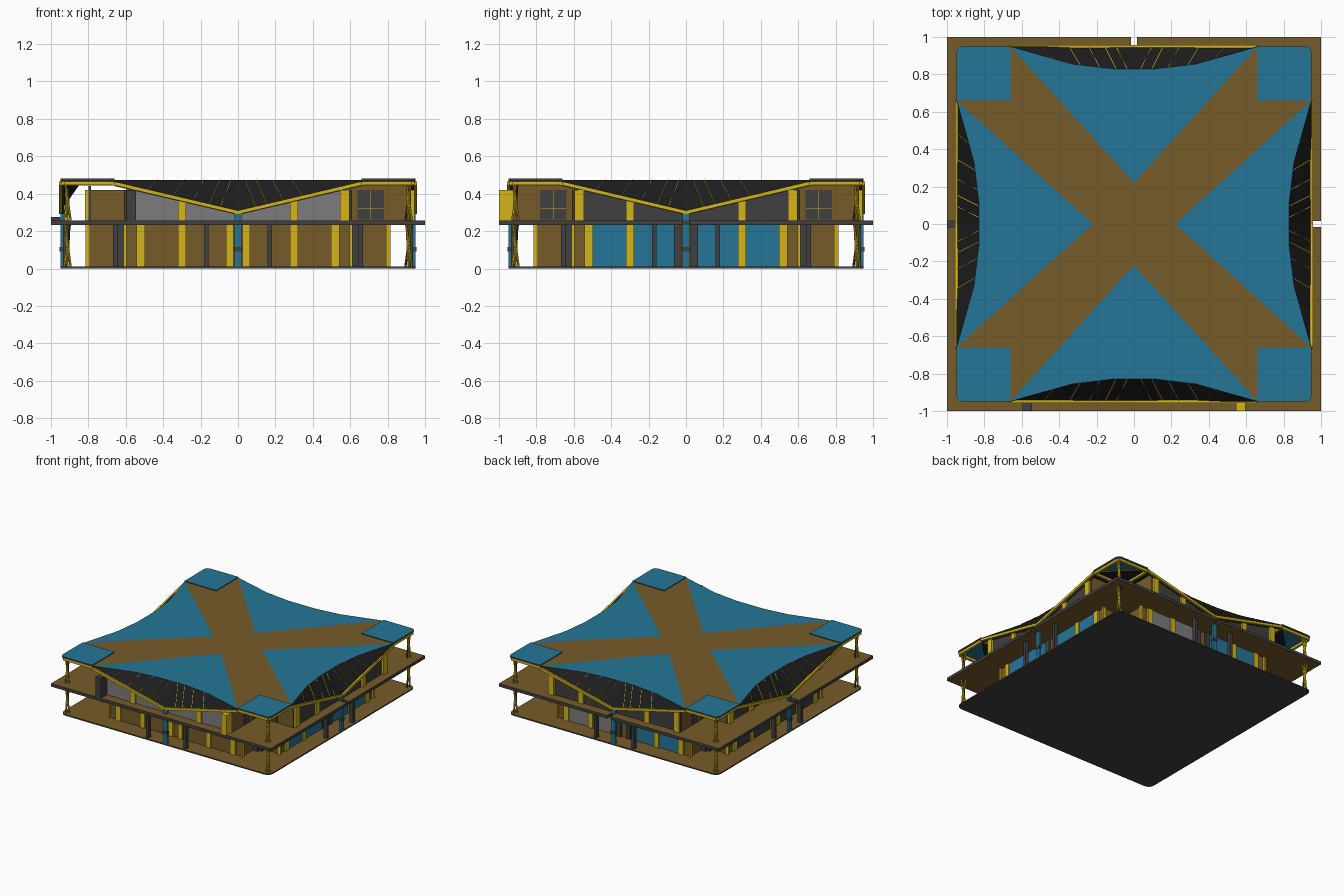
import bpy, bmesh, math
from mathutils import Vector, Matrix

if "Cube" in bpy.data.objects:
    bpy.data.objects.remove(bpy.data.objects["Cube"])


def mat(name, r, g, b):
    m = bpy.data.materials.new(name)
    m.diffuse_color = (r, g, b, 1)
    m.use_nodes = True
    m.node_tree.nodes["Principled BSDF"].inputs["Base Color"].default_value = m.diffuse_color
    return m


BLUE = mat("blue", .018, .18, .31)
BROWN = mat("brown", .18, .105, .022)
GOLD = mat("gold", .66, .46, .01)
BLACK = mat("black", .012, .012, .012)
DARK = mat("dark_grey", .05, .05, .05)
GREY = mat("grey", .2, .2, .2)


def turn(k):
    return Matrix.Rotation(k * math.pi / 2, 4, 'Z')


def finish(name, bm, mats, k):
    bmesh.ops.transform(bm, matrix=turn(k), verts=bm.verts)
    me = bpy.data.meshes.new(name)
    bm.to_mesh(me)
    bm.free()
    for m in mats:
        me.materials.append(m)
    ob = bpy.data.objects.new(name, me)
    bpy.context.collection.objects.link(ob)
    return ob


def extrude(name, pts, vec, side, top=None, bottom=None, k=0):
    """Prism from a flat outline; top and bottom may have their own material."""
    bm = bmesh.new()
    f = bm.faces.new([bm.verts.new(p) for p in pts])
    r = bmesh.ops.extrude_face_region(bm, geom=[f], use_keep_orig=True)
    vs = [g for g in r["geom"] if isinstance(g, bmesh.types.BMVert)]
    bmesh.ops.translate(bm, vec=vec, verts=vs)
    bmesh.ops.recalc_face_normals(bm, faces=bm.faces)
    for f in bm.faces:
        f.normal_update()
        f.material_index = 1 if f.normal.z > .9 else 2 if f.normal.z < -.9 else 0
    return finish(name, bm, [side, top or side, bottom or side], k)


def slab(name, pts, z0, z1, side, top=None, bottom=None, k=0):
    return extrude(name, [(x, y, z0) for x, y in pts], (0, 0, z1 - z0), side, top, bottom, k)


def box(name, x0, x1, y0, y1, z0, z1, m, k=0):
    return slab(name, [(x0, y0), (x1, y0), (x1, y1), (x0, y1)], z0, z1, m, k=k)


def strut(name, a, b, w, m, k=0, w2=None, sides=4):
    """Straight bar from a to b, optionally tapered."""
    a, b = Vector(a), Vector(b)
    bm = bmesh.new()
    bmesh.ops.create_cone(bm, cap_ends=True, segments=sides, radius1=w,
                          radius2=w2 or w, depth=(b - a).length)
    q = (b - a).to_track_quat('Z', 'Y').to_matrix().to_4x4()
    spin = Matrix.Rotation(math.pi / 4, 4, 'Z')
    bmesh.ops.transform(bm, matrix=Matrix.Translation((a + b) / 2) @ q @ spin, verts=bm.verts)
    return finish(name, bm, [m], k)


def arc(cx, cy, r, a0, n=5):
    return [(cx + r * math.cos(math.radians(a0 + 90 * i / n)),
             cy + r * math.sin(math.radians(a0 + 90 * i / n))) for i in range(n + 1)]


# ground plate with rounded corners
R = .9
slab("ground_plate", arc(R, R, .05, 0) + arc(-R, R, .05, 90) + arc(-R, -R, .05, 180)
     + arc(R, -R, .05, 270), 0, .01, DARK, BROWN, DARK)

# upper deck, slotted at the right and back
s, d = .015, .955
slab("upper_deck", [(-1, -1), (1, -1), (1, -s), (d, -s), (d, s), (1, s), (1, 1),
                    (s, 1), (s, d), (-s, d), (-s, 1), (-1, 1)], .233, .258, DARK, BROWN, BROWN)

# upper edge of the sloping eaves, left to right
half = [(.12, -.83), (.33, -.855), (.66, -.948)]
curve = [(-x, y) for x, y in reversed(half)] + [(0, -.83)] + half


def vee(u):
    return .302 + .155 * abs(u) / .66


for k in range(4):
    side = ("front", "right", "back", "left")[k]
    n = side + "_"

    # roof: blue bay, brown diagonal band, blue corner plate
    slab(n + "roof_bay", curve + [(0, -.22)], .46, .474, BLUE, BLUE, BLACK, k)
    slab(n + "roof_band", [(0, 0), (0, -.22), (.66, -.948), (.948, -.66), (.22, 0)],
         .46, .474, BROWN, BROWN, BLACK, k)
    slab(n + "roof_corner", [(.66, -.66), (.66, -.95)] + arc(.915, -.915, .035, 270)
         + [(.95, -.66)], .468, .48, DARK, BLUE, BLUE, k)

    # black sloping eave with gold seams
    bm = bmesh.new()
    up = [bm.verts.new((x, y, .474)) for x, y in curve]
    lo = [bm.verts.new((x, -.95, vee(x))) for x, y in curve]
    for i in range(6):
        bm.faces.new((lo[i], lo[i + 1], up[i + 1], up[i]))
    finish(n + "eave", bm, [BLACK], k)
    for sg in (-1, 1):
        for (x0, y0), (x1, y1) in zip([(0, -.83)] + half[:2], half):
            for t in (.3, .8):
                x, y = x0 + (x1 - x0) * t, y0 + (y1 - y0) * t
                if x < .56:
                    strut(n + "eave_seam", (sg * x, y, .474),
                          (sg * (x + .06), -.95, vee(x + .06)), .002, GOLD, k)
        # edge beams: V along the eave, level around the corners
        strut(n + "eave_beam", (0, -.947, .30), (sg * .66, -.947, .455), .014, GOLD, k)
        strut(n + "eave_beam_lower", (0, -.935, .293), (sg * .66, -.935, .447), .009, DARK, k)
        strut(n + "corner_beam", (sg * .65, -.935, .456), (sg * .93, -.935, .456), .014, GOLD, k)
        strut(n + "inner_beam", (sg * .66, -.94, .453), (sg * .66, -.6, .453), .014, GOLD, k)

    # twisted bundle column at the corner, one per storey
    for z0, z1 in ((.01, .233), (.258, .468)):
        for i in range(4):
            a = i * math.pi / 2
            p = (.912 + .017 * math.cos(a), -.912 + .017 * math.sin(a), z0)
            q = (.912 - .017 * math.cos(a + .7), -.912 - .017 * math.sin(a + .7), z1)
            strut(n + "corner_column", p, q, .006, DARK if i == 2 else GOLD, k, sides=6)

    # ground floor: arm wall, return walls and panels
    z0, z1 = .01, .233
    left_m, right_m = ((BROWN, BROWN), (BLUE, BLUE), (GREY, BLUE), (DARK, DARK))[k]
    box(n + "ground_wall", -.6, .6, -.8, -.78, z0, z1, BROWN, k)
    for sg, m in ((-1, left_m), (1, right_m)):
        a, b = sorted((sg * .06, sg * .5))
        box(n + "ground_panel", a, b, -.806, -.79, z0, z1, m, k)
        a, b = sorted((sg * .58, sg * .6))
        box(n + "ground_return", a, b, -.8, -.6, z0, z1, BROWN, k)
        for c, w in ((.3, .022), (.52, .022), (.605, .008)):
            box(n + "ground_post", sg * c - w, sg * c + w, -.815, -.79, z0, z1, GOLD, k)
        box(n + "inner_post", sg * .645 - .022, sg * .645 + .022, -.645, -.6, z0, z1, DARK, k)
        box(n + "centre_post", sg * .043 - .02, sg * .043 + .02, -.815, -.79, z0, z1,
            GOLD if k % 3 == 0 else DARK, k)
        box(n + "deck_post", sg * .17 - .012, sg * .17 + .012, -.935, -.905, z0, z1, DARK, k)

    # upper floor: gable under the V, posts and return walls
    r = .8 if k == 3 else .925
    g = GREY if k == 0 else DARK
    extrude(n + "upper_gable", [(-.6, -r, .258), (.6, -r, .258), (.6, -r, .44),
                                (0, -r, .296), (-.6, -r, .44)], (0, .015, 0), g, k=k)
    for sg in (-1, 1):
        box(n + "upper_post", sg * .3 - .022, sg * .3 + .022, -r - .015, -r, .258, .36, GOLD, k)
        m = DARK if k == 0 and sg < 0 else GOLD
        y = -1 if k == 0 else -r - .018
        box(n + "outer_post", sg * .57 - .025, sg * .57 + .025, y, -r, .258, .42, m, k)
        a, b = sorted((sg * .585, sg * .6))
        box(n + "upper_return", a, b, -r, -.585, .258, .42 if k == 3 else .46, BROWN, k)
        # window with gold glazing bars on the return wall
        if k != 3:
            a, b = sorted((sg * .6, sg * .606))
            box(n + "window", a, b, -.78, -.64, .262, .42, DARK, k)
            a, b = sorted((sg * .6, sg * .609))
            box(n + "window_bar", a, b, -.712, -.708, .262, .42, GOLD, k)
            box(n + "window_rail", a, b, -.78, -.64, .318, .322, GOLD, k)

    # rain drain below the low point of the eave
    box(n + "drain", -.018, .018, -.95, -.93, .01, .295, BLUE, k)
    box(n + "drain_collar", -.021, .021, -.954, -.928, .09, .115, DARK, k)

# small dark box on the left deck edge
box("drain_box", -1, -.945, -.018, .018, .258, .275, DARK)
